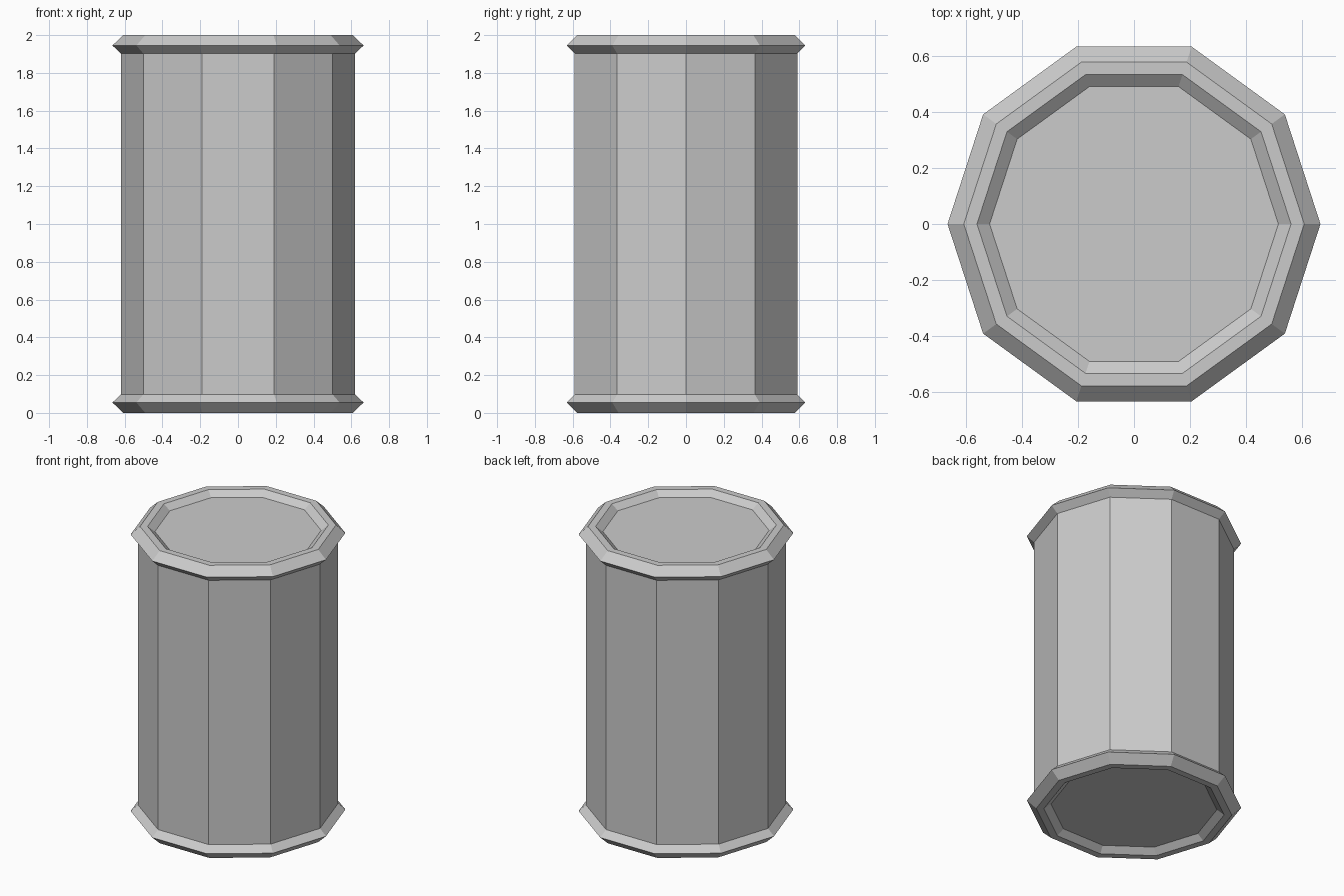
import bpy, bmesh
from math import cos, sin, pi

if "Cube" in bpy.data.objects:
    bpy.data.objects.remove(bpy.data.objects["Cube"])

SIDES = 10
HEIGHT = 2.0


def lathe(name, profile, cap_start=False, cap_end=False):
    """Sweep (radius, z) points around z into a flat-faced decagonal part."""
    bm = bmesh.new()
    rings = [[bm.verts.new((r * cos(2 * pi * i / SIDES), r * sin(2 * pi * i / SIDES), z))
              for i in range(SIDES)] for r, z in profile]
    for a, b in zip(rings, rings[1:]):
        for i in range(SIDES):
            j = (i + 1) % SIDES
            bm.faces.new((a[i], a[j], b[j], b[i]))
    if cap_start:
        bm.faces.new(rings[0][::-1])
    if cap_end:
        bm.faces.new(rings[-1])
    mesh = bpy.data.meshes.new(name)
    bm.to_mesh(mesh)
    bm.free()
    obj = bpy.data.objects.new(name, mesh)
    bpy.context.collection.objects.link(obj)
    return obj


# Straight wall between the rims
lathe("drum_wall", [(0.62, 0.097), (0.62, HEIGHT - 0.097)])

# Bevelled rim with a recessed lid, from the wall outwards and over the top
rim = [(0.62, 1.903), (0.665, 1.945), (0.607, 2.0), (0.56, 2.0), (0.515, 1.964)]
lathe("top_rim_and_lid", rim, cap_end=True)

# Same rim mirrored to the base
base = [(r, HEIGHT - z) for r, z in reversed(rim)]
lathe("bottom_rim_and_base", base, cap_start=True)
